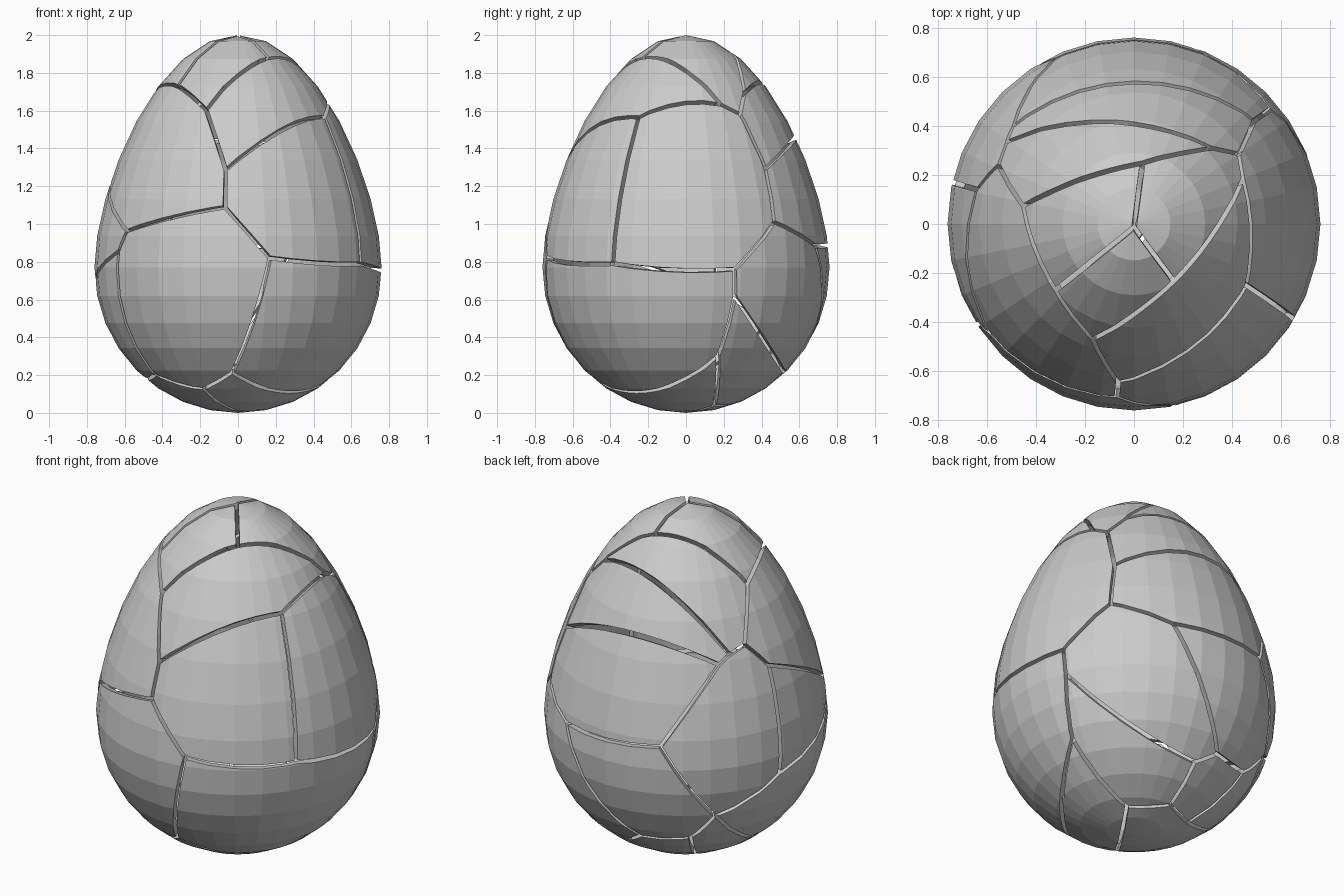
import bpy, bmesh
from mathutils import Vector

if "Cube" in bpy.data.objects:
    bpy.data.objects.remove(bpy.data.objects["Cube"])

CENTRE = Vector((0, 0, 0.95))
GAP = 0.010          # half the width of a crack
SHELL = 0.04         # shell thickness

# corners where cracks meet, on the egg surface
NODES = {
    "F1": (-.32, -.27, 1.73), "F2": (-.17, -.475, 1.61), "F3": (-.065, -.65, 1.29),
    "F4": (-.07, -.71, 1.09), "F5": (.17, -.74, .82), "F6": (.165, -.237, 1.89),
    "F7": (0, -.015, 2.0), "F8": (.47, -.256, 1.58), "F9": (.65, -.386, .79),
    "F10": (-.593, -.45, .963), "F11": (-.032, -.52, .212), "F12": (-.185, -.375, .127),
    "F13": (-.44, -.26, .20), "G1": (-.635, -.41, .857),
    "T1": (-.465, .075, 1.69), "T2": (.035, .25, 1.905), "T3": (.32, .312, 1.70),
    "T4": (.44, .295, 1.60), "T5": (.45, .187, 1.64),
    "R1": (.50, .43, 1.30), "R2": (.555, .466, 1.01), "R4": (.714, .26, .76),
    "R5": (.697, .26, .614), "R6": (.01, .515, .215), "R7": (.575, .17, .30),
    "R8": (.174, .148, .035),
    "B1": (-.55, .24, 1.40), "B2": (-.52, .334, 1.37), "B3": (-.497, .40, 1.33),
    "B4": (-.65, .143, 1.27), "B5": (-.737, .171, .66), "B6": (-.31, .685, .90),
    "B7": (.30, .68, .885), "B8": (-.52, .467, .465), "B9": (-.36, .474, .305),
    "B10": (-.104, .571, .28), "D1": (-.014, .286, .057), "D2": (-.206, .20, .06),
    "E": (-.487, .058, .185),
}

# each shell piece as a loop of corners
PIECES = [
    "F7 F1 F2 F6",
    "F7 T2 T1 F1",
    "F7 F6 T5 T4 T3 T2",
    "F2 F6 T5 F8 F3",
    "F1 T1 B1 B4 F10 F4 F3 F2",
    "F4 F3 F8 F9 F5",
    "F8 F9 R4 R2 R1 T4 T5",
    "T1 T2 T3 B2 B1",
    "T3 T4 R1 B3 B2",
    "R1 R2 B7 B6 B3",
    "B1 B2 B3 B6 B8 B5 B4",
    "B4 B5 G1 F10",
    "B5 B8 E F13 G1",
    "B6 B7 B10 B9 B8",
    "B7 R2 R4 R5 R6 B10",
    "F10 G1 F13 F12 F11 F5 F4",
    "F5 F9 R4 R5 R7 F11",
    "R7 R8 F12 F11",
    "R5 R6 D1 R8 R7",
    "R8 D1 D2 E F13 F12",
    "R6 D1 D2 B9 B10",
    "D2 E B8 B9",
]


def egg():
    """Sphere stretched upward into an egg."""
    bm = bmesh.new()
    bmesh.ops.create_uvsphere(bm, u_segments=32, v_segments=16, radius=1)
    for v in bm.verts:
        s = v.co.z
        v.co = (v.co.x * .76, v.co.y * .76,
                .77 + .77 * s + (.46 * s * s if s > 0 else 0))
    return bm


def inset_loop(names):
    """Corner directions, anticlockwise, pulled in by the crack gap."""
    pts = [Vector(NODES[n]) - CENTRE for n in names]
    area = sum((a.cross(b) for a, b in zip(pts, pts[1:] + pts[:1])), Vector())
    mid = sum(pts, Vector()) / len(pts)
    if area.dot(mid) < 0:
        pts.reverse()
    k = len(pts)
    nrm = [pts[i].cross(pts[(i + 1) % k]).normalized() for i in range(k)]
    out = []
    for i in range(k):
        a, b = nrm[i - 1], nrm[i]
        out.append(pts[i] + GAP * (a + b) / max(1 + a.dot(b), .25))
    return out, mid


def shell_piece(name, names):
    """Cut a fan of wedges from the egg surface and join them into one piece."""
    loop, mid = inset_loop(names)
    mesh = bpy.data.meshes.new(name)
    total = bmesh.new()
    for i, a in enumerate(loop):
        b = loop[(i + 1) % len(loop)]
        bm = egg()
        for p, q in ((a, b), (b, mid), (mid, a)):
            bmesh.ops.bisect_plane(
                bm, geom=bm.verts[:] + bm.edges[:] + bm.faces[:], dist=1e-6,
                plane_co=CENTRE, plane_no=p.cross(q).normalized(), clear_inner=True)
        bm.to_mesh(mesh)
        total.from_mesh(mesh)
        bm.free()
    bmesh.ops.remove_doubles(total, verts=total.verts[:], dist=.0005)
    bmesh.ops.dissolve_limit(total, angle_limit=.01,
                             verts=total.verts[:], edges=total.edges[:])
    total.to_mesh(mesh)
    total.free()
    obj = bpy.data.objects.new(name, mesh)
    bpy.context.collection.objects.link(obj)
    solid = obj.modifiers.new("thickness", 'SOLIDIFY')
    solid.thickness = SHELL
    solid.offset = -1


for n, line in enumerate(PIECES, 1):
    shell_piece(f"shell_piece_{n:02d}", line.split())
